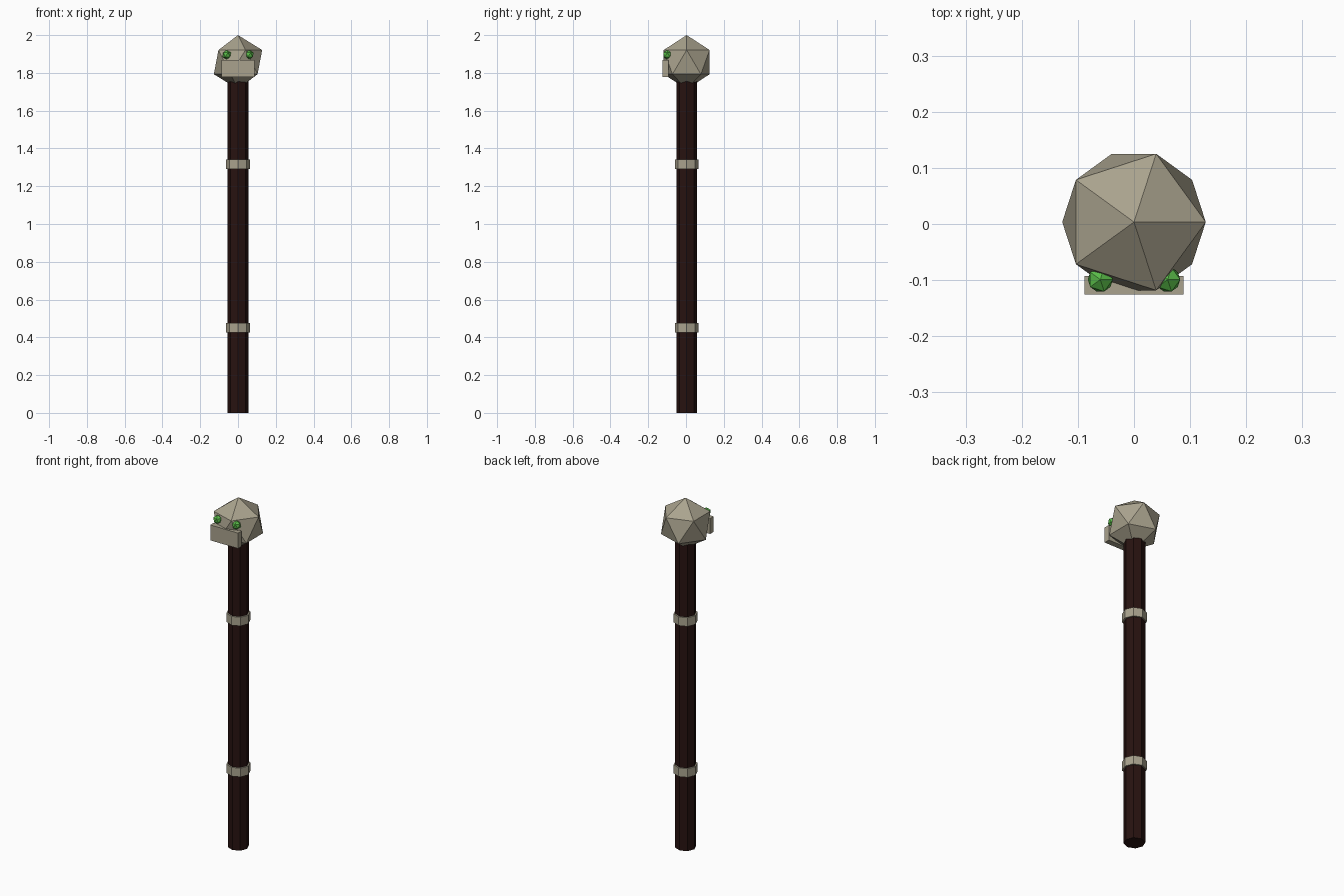
import bpy

if "Cube" in bpy.data.objects:
    bpy.data.objects.remove(bpy.data.objects["Cube"])

OFFSET_Y = 0.0035  # the whole staff sits slightly back so the jaw overhang is centred


def material(name, rgb):
    m = bpy.data.materials.new(name)
    m.diffuse_color = (*rgb, 1)
    m.use_nodes = True
    m.node_tree.nodes["Principled BSDF"].inputs["Base Color"].default_value = m.diffuse_color
    return m


BONE = material("bone", (0.40, 0.365, 0.27))
WOOD = material("dark_wood", (0.02, 0.006, 0.005))
GREEN = material("glowing_green", (0.10, 0.50, 0.065))


def finish(name, mat):
    ob = bpy.context.object
    ob.name = name
    ob.data.materials.append(mat)
    return ob


def octagon(name, radius, z0, z1, mat):
    bpy.ops.mesh.primitive_cylinder_add(vertices=8, radius=radius, depth=z1 - z0,
                                        location=(0, OFFSET_Y, (z0 + z1) / 2))
    return finish(name, mat)


def gem(name, radius, location, mat):
    bpy.ops.mesh.primitive_ico_sphere_add(subdivisions=1, radius=radius, location=location)
    return finish(name, mat)


# Shaft and its two rings
octagon("shaft", 0.055, 0, 1.80, WOOD)
for label, z in (("lower_ring", 0.451), ("upper_ring", 1.316)):
    octagon(label, 0.063, z - 0.025, z + 0.025, BONE)

# Skull head
gem("skull", 0.143, (0, OFFSET_Y, 1.857), BONE)

# Jaw block
bpy.ops.mesh.primitive_cube_add(size=1, location=(0, -0.109, 1.823))
bpy.context.object.scale = (0.176, 0.033, 0.088)
finish("jaw", BONE)

# Eyes
for label, x in (("left_eye", -0.06), ("right_eye", 0.06)):
    gem(label, 0.025, (x, -0.099, 1.896), GREEN)
